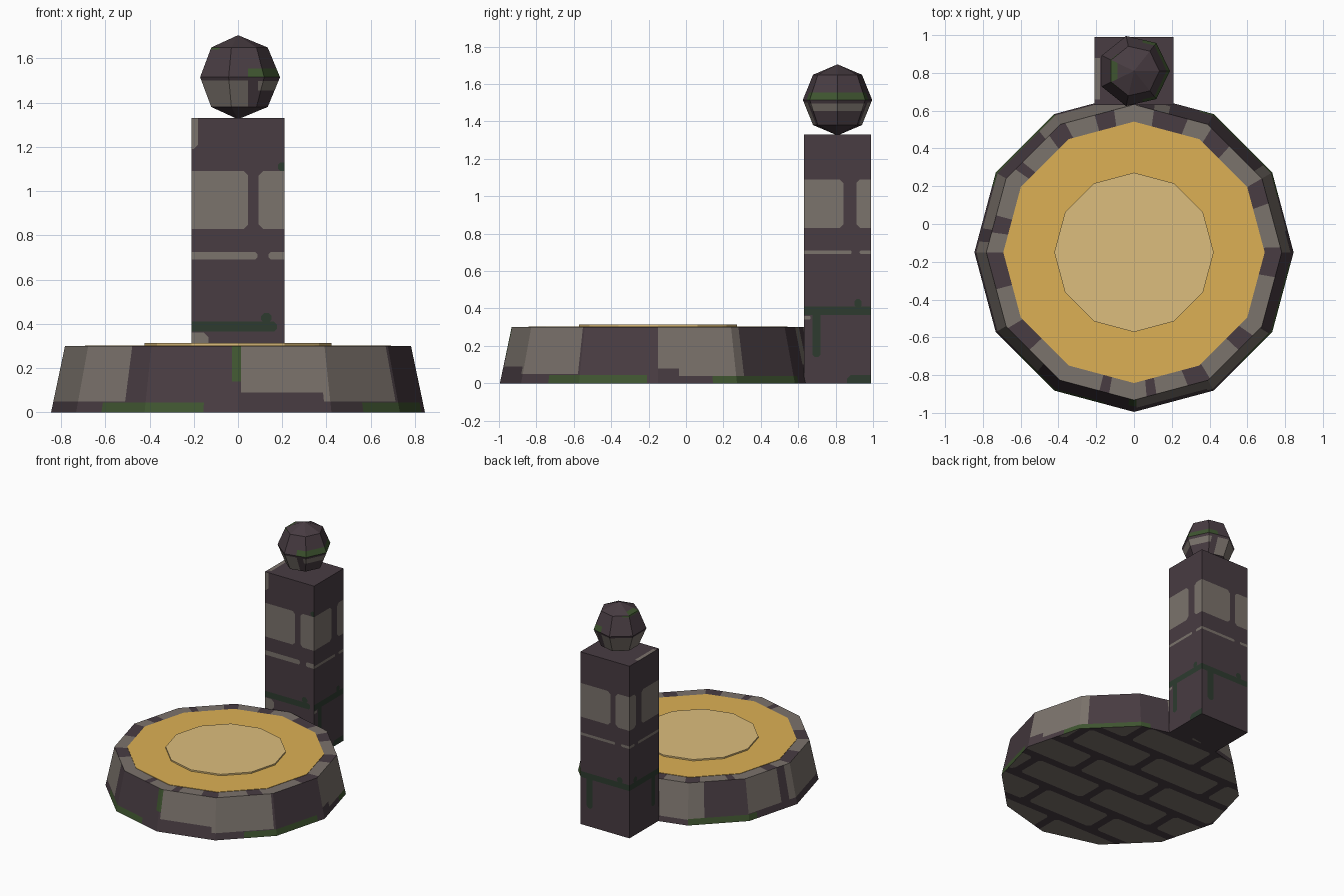
import bpy, bmesh, math
from mathutils import Vector, Matrix

cube = bpy.data.objects.get("Cube")
if cube:
    bpy.data.objects.remove(cube, do_unlink=True)


def material(name, hex_colour):
    """Flat material from an sRGB hex colour."""
    def lin(i):
        c = int(hex_colour[i:i + 2], 16) / 255
        return c / 12.92 if c <= 0.04045 else ((c + 0.055) / 1.055) ** 2.4
    colour = (lin(0), lin(2), lin(4), 1)
    m = bpy.data.materials.new(name)
    m.use_nodes = True
    m.diffuse_color = colour
    bsdf = m.node_tree.nodes["Principled BSDF"]
    bsdf.inputs["Base Color"].default_value = colour
    bsdf.inputs["Roughness"].default_value = 0.9
    return m


mortar = material("dark mortar", "483c42")
stone = material("grey stone", "7b736c")
moss = material("green moss", "3f5530")
dark_moss = material("dark moss", "2d3b2f")
gold = material("gold", "dcb055")
sand = material("pale sand", "dcbd7d")
STONES = [mortar, stone, moss, dark_moss]
MORTAR, STONE, MOSS, DARK_MOSS = range(4)
X, Y, UP = Vector((1, 0, 0)), Vector((0, 1, 0)), Vector((0, 0, 1))
CENTRE = Vector((0, -0.15, 0))
POST = Vector((0, 0.81, 0))


def finish(name, bm, mats):
    mesh = bpy.data.meshes.new(name)
    bm.to_mesh(mesh)
    bm.free()
    for m in mats:
        mesh.materials.append(m)
    obj = bpy.data.objects.new(name, mesh)
    bpy.context.scene.collection.objects.link(obj)
    return obj


def paint(bm, wanted, planes, mat):
    """Cut the wanted faces by planes and colour what lies on the positive side of all."""
    faces = [f for f in bm.faces if wanted(f)]
    for co, no in planes:
        geom = set(faces)
        for f in faces:
            geom.update(f.edges)
            geom.update(f.verts)
        res = bmesh.ops.bisect_plane(bm, geom=list(geom), dist=1e-5, plane_co=co, plane_no=no)
        faces = [f for f in res["geom"] if isinstance(f, bmesh.types.BMFace)
                 and (f.calc_center_median() - co).dot(no) > 0]
        if not faces:
            return
    for f in faces:
        f.material_index = mat


def slab(axis, lo, hi):
    """Two planes that keep the space between lo and hi along an axis."""
    return [(axis * lo, axis), (axis * hi, -axis)]


def block(u, v, u0, u1, v0, v1):
    """Planes of a rectangle with clipped corners."""
    c = min(0.02, 0.3 * (v1 - v0), 0.3 * (u1 - u0))
    planes = slab(u, u0, u1) + slab(v, v0, v1)
    for pu, su in ((u0, 1), (u1, -1)):
        for pv, sv in ((v0, 1), (v1, -1)):
            planes.append((u * (pu + su * c) + v * pv, u * su + v * sv))
    return planes


def wedge(a0, a1):
    """Planes that keep a sector around the platform centre, in degrees."""
    a, b = math.radians(a0), math.radians(a1)
    return [(CENTRE, Vector((-math.sin(a), math.cos(a), 0))),
            (CENTRE, Vector((math.sin(b), -math.cos(b), 0)))]


def drum(bm, r1, r2, z0, z1):
    """Twelve-sided drum around the platform centre."""
    place = Matrix.Translation((0, -0.15, (z0 + z1) / 2)) @ Matrix.Rotation(math.pi / 2, 4, "Z")
    bmesh.ops.create_cone(bm, cap_ends=True, segments=12, radius1=r1, radius2=r2,
                          depth=z1 - z0, matrix=place)
    bm.normal_update()


# Platform: brick courses underneath
bm = bmesh.new()
drum(bm, 0.845, 0.782, 0, 0.3)
LENGTH, ROW, GAP = 0.62, 0.28, 0.065
for row in range(7):
    y = -1.08 + row * ROW
    for col in range(4):
        x = -1.2 + (col + 0.5 * (row % 2)) * LENGTH
        paint(bm, lambda f: f.normal.z < -0.9,
              block(X, Y, x + GAP, x + LENGTH, y + GAP, y + ROW), STONE)

# Platform: stones around the top edge
for a0, a1 in ((2, 20), (30, 48), (58, 68), (82, 98), (106, 118), (126, 141), (145, 165),
               (172, 180), (195, 211), (223, 256), (260, 275), (279, 292), (301, 317),
               (325, 350)):
    paint(bm, lambda f: f.normal.z > 0.9, wedge(a0, a1), STONE)


def rim(a0, a1, z0, z1, mat):
    """Colour the sloping rim between two angles and two heights."""
    paint(bm, lambda f: abs(f.normal.z) < 0.6, wedge(a0, a1) + slab(UP, z0, z1), mat)


for a0, a1, z0 in ((271, 298, 0.09), (298, 329, 0.05), (0, 8, 0.08), (8, 34, 0.04),
                   (76, 82, 0.1), (88, 128, 0.04), (150, 171, 0.05), (176, 231, 0.05)):
    rim(a0, a1, z0, 0.31, STONE)
for a0, a1, z0, z1 in ((221, 259, -0.01, 0.045), (314, 356, -0.01, 0.045),
                       (21, 65, -0.01, 0.04), (120, 155, -0.01, 0.045),
                       (268, 271, 0.14, 0.31)):
    rim(a0, a1, z0, z1, MOSS)
finish("platform", bm, STONES)

# Gold ring plate and raised centre disc
bm = bmesh.new()
drum(bm, 0.692, 0.692, 0.297, 0.303)
finish("gold_plate", bm, [gold])
bm = bmesh.new()
drum(bm, 0.422, 0.422, 0.303, 0.314)
finish("centre_disc", bm, [sand])

# Square post
bm = bmesh.new()
bmesh.ops.create_cube(bm, size=1, matrix=Matrix.Translation((0, 0.81, 0.665))
                      @ Matrix.Diagonal((0.42, 0.36, 1.33, 1)))
bm.normal_update()


def side_patch(normal, half, u0, u1, z0, z1, mat):
    """Patch on a post side; u runs from 0 to 1 across the side."""
    across = UP.cross(normal)
    if normal == -X:
        u0, u1 = 1 - u1, 1 - u0
    mid = POST.dot(across)
    lo, hi = (mid + (2 * u - 1) * half for u in (u0, u1))
    paint(bm, lambda f: f.normal.dot(normal) > 0.9, block(across, UP, lo, hi, z0, z1), mat)


for normal, half in ((-Y, 0.21), (Y, 0.21), (X, 0.18), (-X, 0.18)):
    front = normal == -Y
    brick_end, brick_start = (0.61, 0.72) if abs(normal.y) > 0.5 else (0.59, 0.78)
    strip_top = 0.725 if front else 0.71
    patches = [(-0.1, brick_end, 0.83, 1.09, STONE), (brick_start, 1.1, 0.83, 1.09, STONE),
               (-0.1, 0.71, 0.69, strip_top, STONE), (0.83, 1.1, 0.69, strip_top, STONE),
               (-0.1, 0.92 if front else 1.1, 0.365, 0.41, DARK_MOSS),
               (0.75, 0.86, 0.405, 0.45, DARK_MOSS)]
    if front:
        patches += [(-0.1, 0.07, 1.19, 1.36, STONE), (-0.1, 0.18, 0.28, 0.36, STONE),
                    (0.93, 1.1, 1.09, 1.13, DARK_MOSS)]
    else:
        patches += [(0.13, 0.25, 0.14, 0.38, DARK_MOSS)]
    if normal == X:
        patches += [(0.64, 1.1, -0.05, 0.045, DARK_MOSS), (-0.1, 0.1, 0.34, 0.36, STONE)]
    for p in patches:
        side_patch(normal, half, *p)
paint(bm, lambda f: f.normal.z > 0.9, slab(X, -0.22, -0.18) + slab(Y, 0.66, 0.88), STONE)
finish("post", bm, STONES)

# Faceted ball on the post
bm = bmesh.new()
bmesh.ops.create_uvsphere(bm, u_segments=7, v_segments=4, radius=0.19,
                          matrix=Matrix.Translation((0, 0.81, 1.515))
                          @ Matrix.Rotation(-math.pi / 2, 4, "Z"))
bm.normal_update()
paint(bm, lambda f: f.normal.z < 0, slab(UP, 1.382, 1.5) + slab(X, -1, 0.045), STONE)
paint(bm, lambda f: f.normal.z < 0, slab(UP, 1.455, 1.497) + slab(X, 0.09, 1), STONE)
paint(bm, lambda f: f.normal.z > 0, slab(UP, 1.512, 1.555) + slab(X, 0.045, 1), MOSS)
paint(bm, lambda f: f.normal.x < -0.3, slab(UP, 1.64, 1.665) + slab(Y, 0.72, 0.9), MOSS)
finish("ball", bm, STONES)
